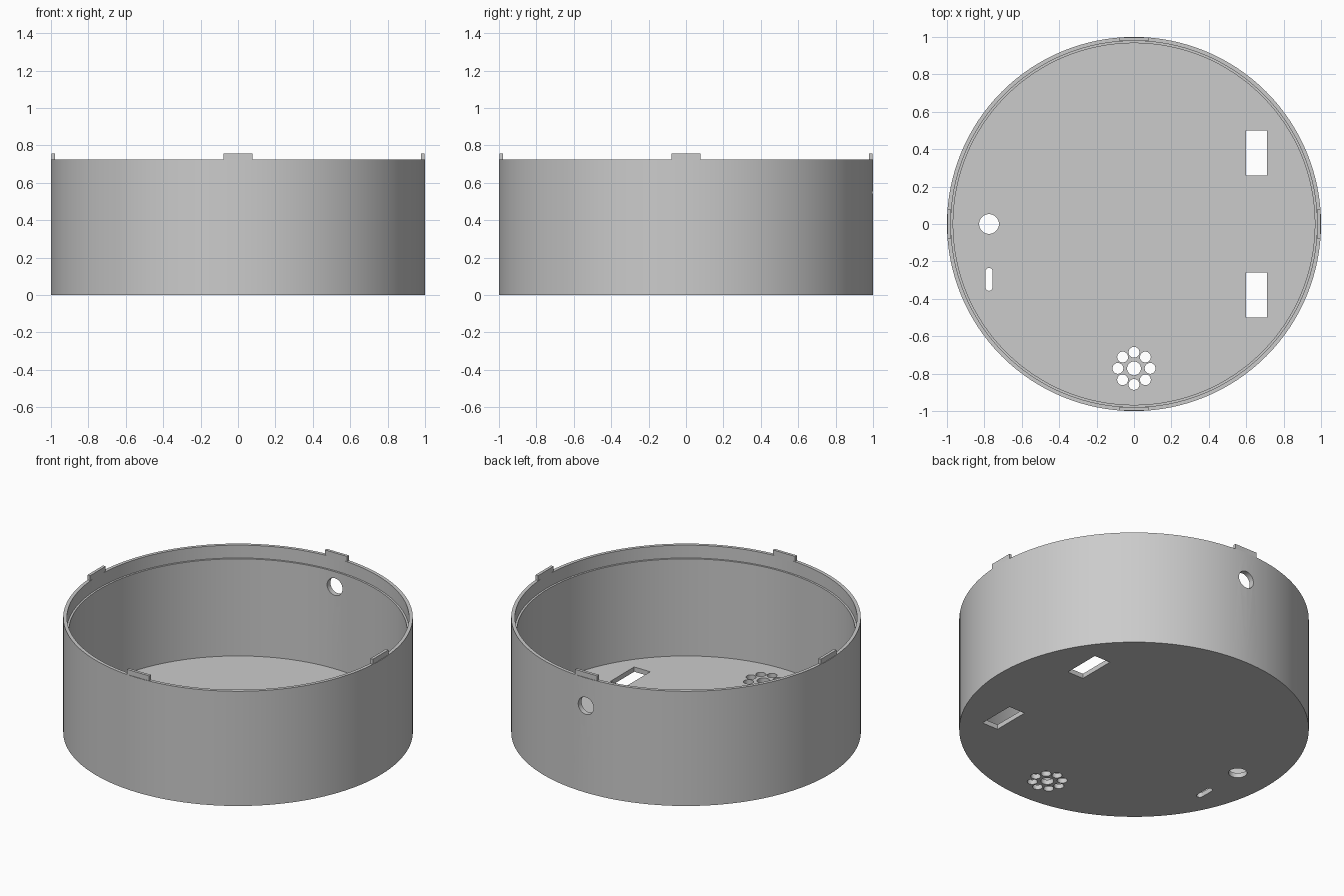
import bpy, bmesh
from math import pi, cos, sin
from mathutils import Matrix, Vector

cube = bpy.data.objects.get("Cube")
if cube:
    bpy.data.objects.remove(cube)

GREY = (0.6, 0.6, 0.6, 1)
grey = bpy.data.materials.new("grey plastic")
grey.use_nodes = True
grey.diffuse_color = GREY
grey.node_tree.nodes["Principled BSDF"].inputs["Base Color"].default_value = GREY

RIM = 0.724
FLOOR = 0.03
SIDES = 128


def make_object(name, bm):
    bmesh.ops.recalc_face_normals(bm, faces=bm.faces)
    mesh = bpy.data.meshes.new(name)
    bm.to_mesh(mesh)
    bm.free()
    obj = bpy.data.objects.new(name, mesh)
    mesh.materials.append(grey)
    bpy.context.collection.objects.link(obj)
    return obj


def add_box(bm, center, size):
    bmesh.ops.create_cube(bm, size=1, matrix=Matrix.Translation(center) @ Matrix.Diagonal((*size, 1)))


def add_prism(bm, outline, height=0.2):
    """Upright prism through the floor, from an outline of x, y points."""
    face = bm.faces.new([bm.verts.new((x, y, -height / 2)) for x, y in outline])
    top = bmesh.ops.extrude_face_region(bm, geom=[face])
    verts = [v for v in top["geom"] if isinstance(v, bmesh.types.BMVert)]
    bmesh.ops.translate(bm, verts=verts, vec=(0, 0, height))


def slot(x, y, radius, half_straight=0.0, steps=32):
    """Circle outline, stretched along y into a rounded slot."""
    points = []
    for i in range(steps):
        a = 2 * pi * (i + 0.5) / steps
        points.append((x + radius * cos(a), y + radius * sin(a) + half_straight * (1 if a < pi else -1)))
    return points


# Case body: lathed cup with a stepped lip
bm = bmesh.new()
profile = [(0, 0), (1, 0), (1, RIM), (0.979, RIM), (0.979, 0.643),
           (0.967, 0.643), (0.967, FLOOR), (0, FLOOR)]
verts = [bm.verts.new((r, 0, z)) for r, z in profile]
edges = [bm.edges.new(pair) for pair in zip(verts, verts[1:])]
bmesh.ops.spin(bm, geom=verts + edges, cent=(0, 0, 0), axis=(0, 0, 1),
               angle=2 * pi, steps=SIDES, use_duplicate=False)
bmesh.ops.remove_doubles(bm, verts=bm.verts, dist=0.0001)
body = make_object("case_body", bm)

# Cutter for all openings
bm = bmesh.new()
for side in (-1, 1):                                   # rectangular windows
    add_box(bm, (0.656, side * 0.38, 0), (0.112, 0.24, 0.2))
add_prism(bm, slot(-0.775, 0, 0.053))                  # round floor hole
add_prism(bm, slot(-0.775, -0.296, 0.019, 0.042))      # rounded slot
add_prism(bm, slot(0, -0.772, 0.037))                  # grille centre
for i in range(8):                                     # grille ring
    a = i * pi / 4
    add_prism(bm, slot(0.086 * cos(a), -0.772 + 0.086 * sin(a), 0.029))
bmesh.ops.create_cone(bm, cap_ends=True, segments=32, radius1=0.054, radius2=0.054, depth=0.2,
                      matrix=Matrix.Translation((0, 0.98, 0.548)) @ Matrix.Rotation(pi / 2, 4, 'X'))
cutter = make_object("opening_cutter", bm)
cutter.hide_render = True

# Cut the openings and keep the result
cut = body.modifiers.new("openings", 'BOOLEAN')
cut.operation = 'DIFFERENCE'
cut.solver = 'EXACT'
cut.object = cutter
bpy.context.view_layer.update()
result = bpy.data.meshes.new_from_object(body.evaluated_get(bpy.context.evaluated_depsgraph_get()))
body.modifiers.clear()
body.data = result
bpy.data.objects.remove(cutter)

bpy.ops.object.select_all(action='DESELECT')
body.select_set(True)
bpy.context.view_layer.objects.active = body
bpy.ops.object.shade_smooth_by_angle(angle=pi / 6)

# Locating tabs on the rim
for i, name in enumerate(("left", "back", "right", "front")):
    bm = bmesh.new()
    add_box(bm, Vector((0.987, 0, RIM + 0.011)), (0.018, 0.155, 0.042))
    bmesh.ops.rotate(bm, verts=bm.verts, cent=(0, 0, 0), matrix=Matrix.Rotation(i * pi / 2, 3, 'Z'))
    make_object(name + "_rim_tab", bm)
